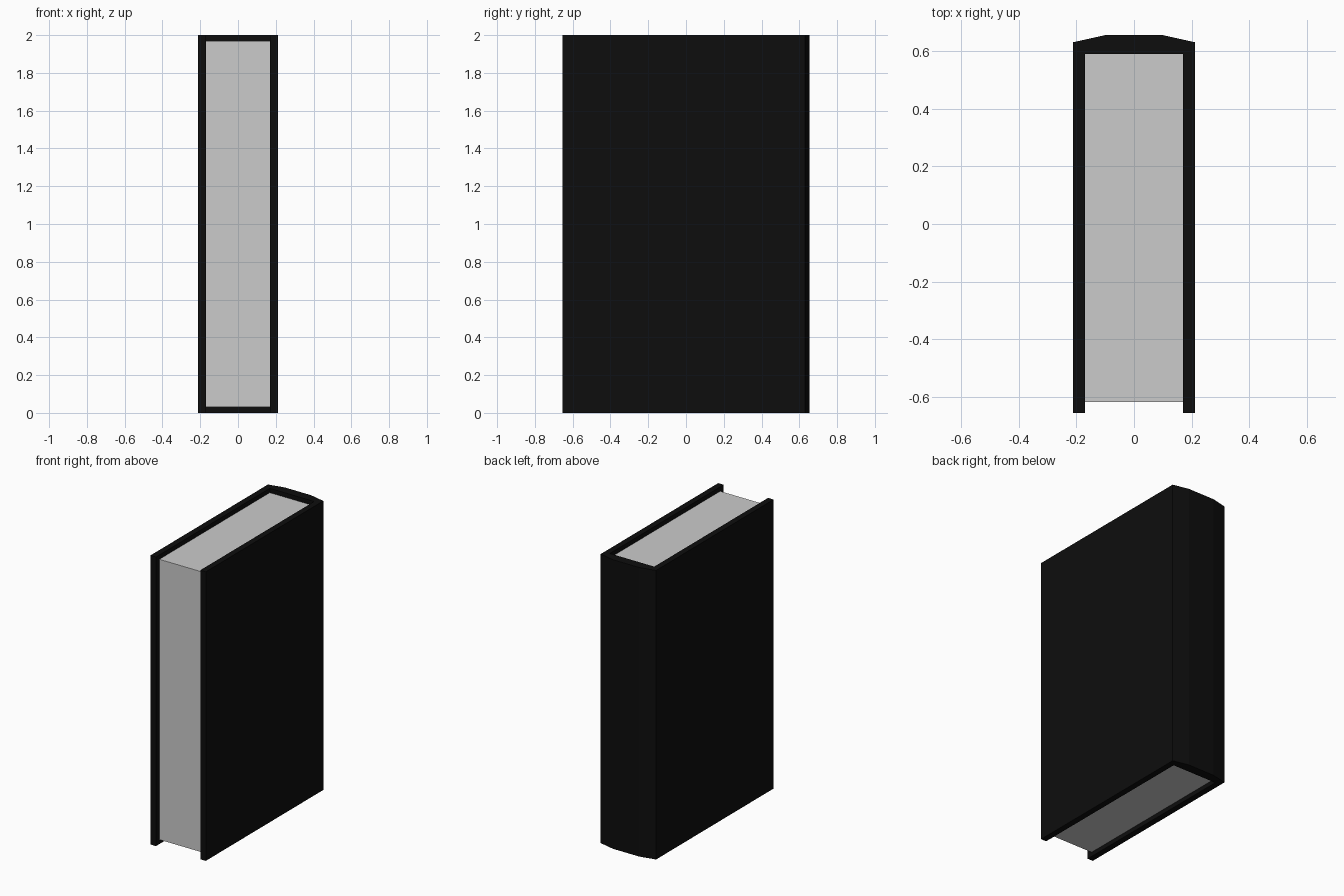
import bpy
import bmesh

cube = bpy.data.objects.get("Cube")
if cube:
    bpy.data.objects.remove(cube, do_unlink=True)


def make_material(name, value):
    mat = bpy.data.materials.new(name)
    mat.use_nodes = True
    colour = (value, value, value, 1)
    mat.diffuse_color = colour
    bsdf = mat.node_tree.nodes["Principled BSDF"]
    bsdf.inputs["Base Color"].default_value = colour
    bsdf.inputs["Roughness"].default_value = 0.8
    return mat


def extrude_outline(name, outline, bottom, top, mat):
    """Raise a flat outline into an upright prism."""
    bm = bmesh.new()
    base = bm.faces.new([bm.verts.new((x, y, bottom)) for x, y in outline])
    raised = bmesh.ops.extrude_face_region(bm, geom=[base], use_keep_orig=True)
    verts = [g for g in raised["geom"] if isinstance(g, bmesh.types.BMVert)]
    bmesh.ops.translate(bm, verts=verts, vec=(0, 0, top - bottom))
    bmesh.ops.recalc_face_normals(bm, faces=bm.faces)
    mesh = bpy.data.meshes.new(name)
    bm.to_mesh(mesh)
    bm.free()
    mesh.materials.append(mat)
    obj = bpy.data.objects.new(name, mesh)
    bpy.context.collection.objects.link(obj)
    return obj


def mirrored(half):
    return half + [(-x, y) for x, y in reversed(half)]


black = make_material("cover black", 0.004)
paper = make_material("paper grey", 0.6)

# Hard cover: two boards joined by a faceted spine
cover_half = [(0.17, 0.59), (0.17, -0.655), (0.212, -0.655),
              (0.212, 0.63), (0.1, 0.655)]
extrude_outline("cover", mirrored(cover_half), 0, 2, black)

# Page block, set back from the cover edges
extrude_outline("pages", mirrored([(0.17, -0.617), (0.17, 0.59)]), 0.03, 1.97, paper)
